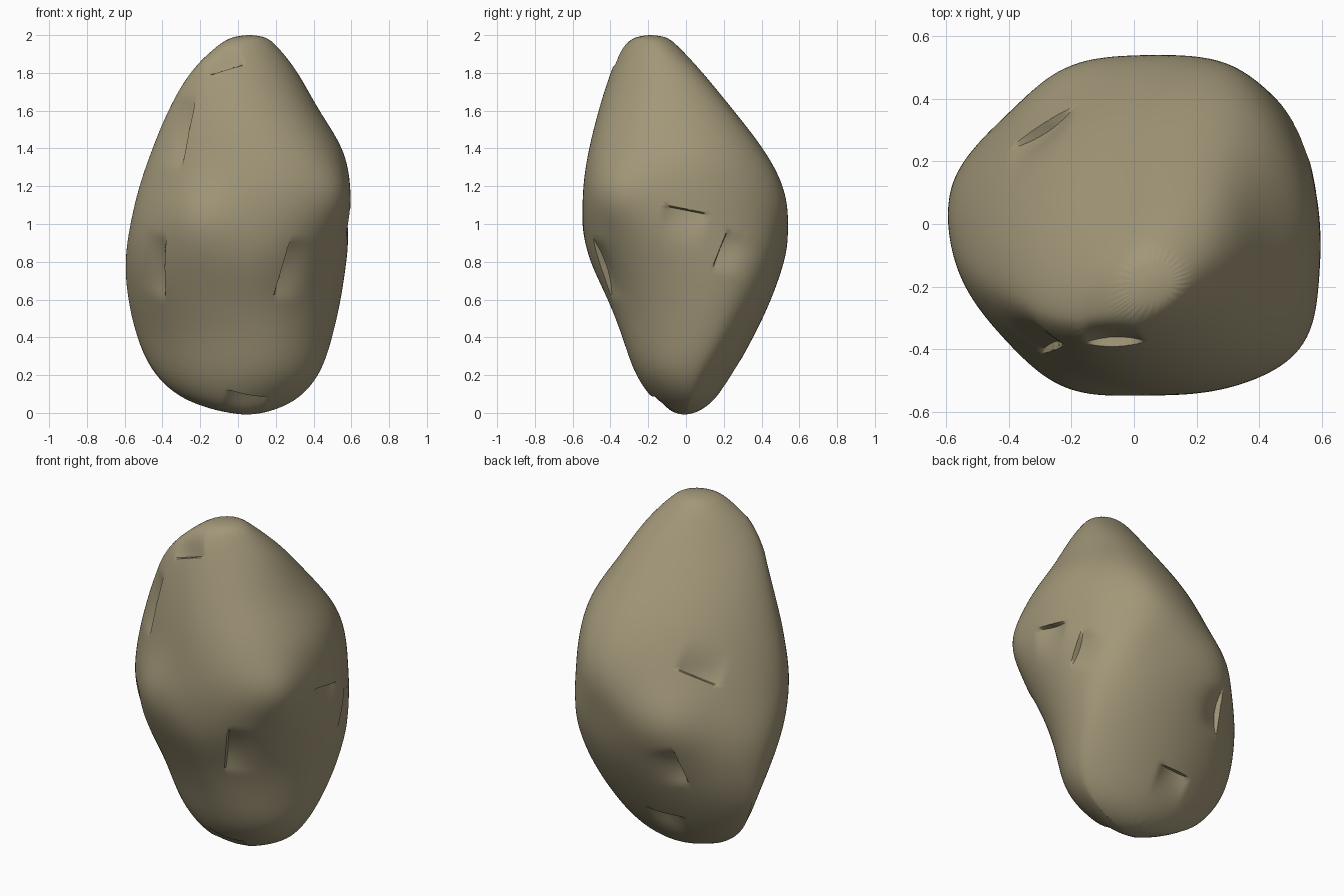
import bpy, bmesh, math
from mathutils import Vector
from mathutils.bvhtree import BVHTree

cube = bpy.data.objects.get("Cube")
if cube:
    bpy.data.objects.remove(cube, do_unlink=True)

SEGMENTS = 32

# Outline widths in hundredths at each height, in eight directions,
# counter-clockwise starting from +x
LEVELS = {
    -.012: (10, 7, 3, 2, 0, 3, 6, 9),
    0.05: (30, 24, 14, 24, 27, 20, 16, 23),
    0.20: (43, 37, 24, 39, 44, 31, 27, 38),
    0.40: (50, 48, 36, 49, 54, 36, 34, 41),
    0.60: (56, 55, 47, 52, 60, 44, 43, 44),
    0.80: (60, 59, 55, 52, 63, 51, 54, 51),
    1.00: (61, 60, 58, 48, 59, 54, 56, 61),
    1.20: (60, 60, 53, 42, 53, 53, 55, 66),
    1.40: (57, 53, 42, 33, 46, 50, 52, 59),
    1.60: (44, 36, 27, 20, 39, 45, 48, 46),
    1.80: (34, 21, 11, 6, 28, 39, 42, 36),
    1.94: (22, 6, -3, -3, 13, 29, 35, 29),
    2.002: (14, -1, -11, -10, 2, 17, 26, 25),
}


def outline(widths, z):
    """Smooth closed outline that touches the eight given widths."""
    waves = []
    for k in range(4):
        weight = (1 / 8 if k == 0 else 1 / 4) * (0.9 if k == 3 else 1) / 100
        a = weight * sum(w * math.cos(k * i * math.pi / 4) for i, w in enumerate(widths))
        b = weight * sum(w * math.sin(k * i * math.pi / 4) for i, w in enumerate(widths))
        waves.append((k, a, b))
    points = []
    for s in range(SEGMENTS):
        t = math.tau * s / SEGMENTS
        h = sum(a * math.cos(k * t) + b * math.sin(k * t) for k, a, b in waves)
        slope = sum(k * (b * math.cos(k * t) - a * math.sin(k * t)) for k, a, b in waves)
        points.append((h * math.cos(t) - slope * math.sin(t),
                       h * math.sin(t) + slope * math.cos(t), z))
    return points


# Lofted body
bm = bmesh.new()
rings = [[bm.verts.new(p) for p in outline(w, z)] for z, w in LEVELS.items()]
for low, high in zip(rings, rings[1:]):
    for i in range(SEGMENTS):
        j = (i + 1) % SEGMENTS
        bm.faces.new((low[i], low[j], high[j], high[i]))
bm.faces.new(rings[0][::-1])
bm.faces.new(rings[-1])
mesh = bpy.data.meshes.new("tuber_body")
bm.to_mesh(mesh)
bm.free()
body = bpy.data.objects.new("tuber_body", mesh)
bpy.context.collection.objects.link(body)
bpy.context.view_layer.objects.active = body
body.select_set(True)
subdivision = body.modifiers.new("Rounding", "SUBSURF")
subdivision.levels = 3
bpy.ops.object.modifier_apply(modifier=subdivision.name)

# Soft mounds and flats in the skin (place, height, radius)
MOUNDS = [
    ((-.21, .47, .90), .04, .20),
    ((-.21, -.49, 1.02), .045, .20),
    ((.53, -.36, 1.15), .025, .15),
    ((.24, .54, .90), -.02, .20),
]
bm = bmesh.new()
bm.from_mesh(mesh)
bm.normal_update()
for place, height, radius in MOUNDS:
    for v in bm.verts:
        reach = (v.co - Vector(place)).length / radius
        v.co += v.normal * height * math.exp(-reach * reach)
bm.normal_update()

# Eyes: a sharp lid with a hollow that fades away on one side
# (place, side the hollow lies on, half length of the lid)
EYES = [
    ((-.27, -.42, 1.48), (-1, 0, .2), .19),
    ((-.41, -.36, .75), (-1, 0, 0), .18),
    ((.22, -.42, .78), (1, 0, -.3), .17),
    ((-.06, -.40, 1.82), (-.3, 0, 1), .10),
    ((.05, -.20, .09), (-.2, 0, -1), .11),
    ((.58, 0, 1.08), (0, -.2, -1), .12),
    ((.57, .18, .87), (0, 1, -.4), .11),
    ((-.31, .33, 1.17), (-.28, -.28, .9), .13),
    ((-.27, .44, .65), (1, 1, -.6), .13),
    ((-.06, .30, .27), (0, 0, -1), .11),
]
LIP = 0.008
tree = BVHTree.FromBMesh(bm)
for place, side, half in EYES:
    center, normal, _, _ = tree.find_nearest(Vector(place))
    across = Vector(side)
    across = (across - normal * across.dot(normal)).normalized()
    along = normal.cross(across)
    # cut clean edges along the top and foot of the lid
    for shift in (0, LIP):
        near = [f for f in bm.faces if f.normal.dot(normal) > 0.2
                and (f.calc_center_median() - center).length < half * 1.2]
        parts = set(near)
        for f in near:
            parts.update(f.edges)
            parts.update(f.verts)
        bmesh.ops.bisect_plane(bm, geom=list(parts), dist=0.0005,
                               plane_co=center + across * shift, plane_no=across)
    bm.normal_update()
    for v in bm.verts:
        d = v.co - center
        u = d.dot(along) / half
        depth = d.dot(across)
        if d.length < 0.4 and v.normal.dot(normal) > 0 and abs(u) < 1 and depth > LIP / 2:
            fade = (1 - u * u) * math.exp(-(depth / 0.12) ** 2)
            v.co -= normal * 0.03 * fade
bmesh.ops.recalc_face_normals(bm, faces=bm.faces)
bm.to_mesh(mesh)
bm.free()

# Skin colour
skin = bpy.data.materials.new("earthy_tan")
skin.use_nodes = True
colour = (0.36, 0.31, 0.19, 1)
skin.diffuse_color = colour
shader = skin.node_tree.nodes["Principled BSDF"]
shader.inputs["Base Color"].default_value = colour
shader.inputs["Roughness"].default_value = 0.9
mesh.materials.append(skin)
bpy.ops.object.shade_smooth_by_angle(angle=math.radians(40))
